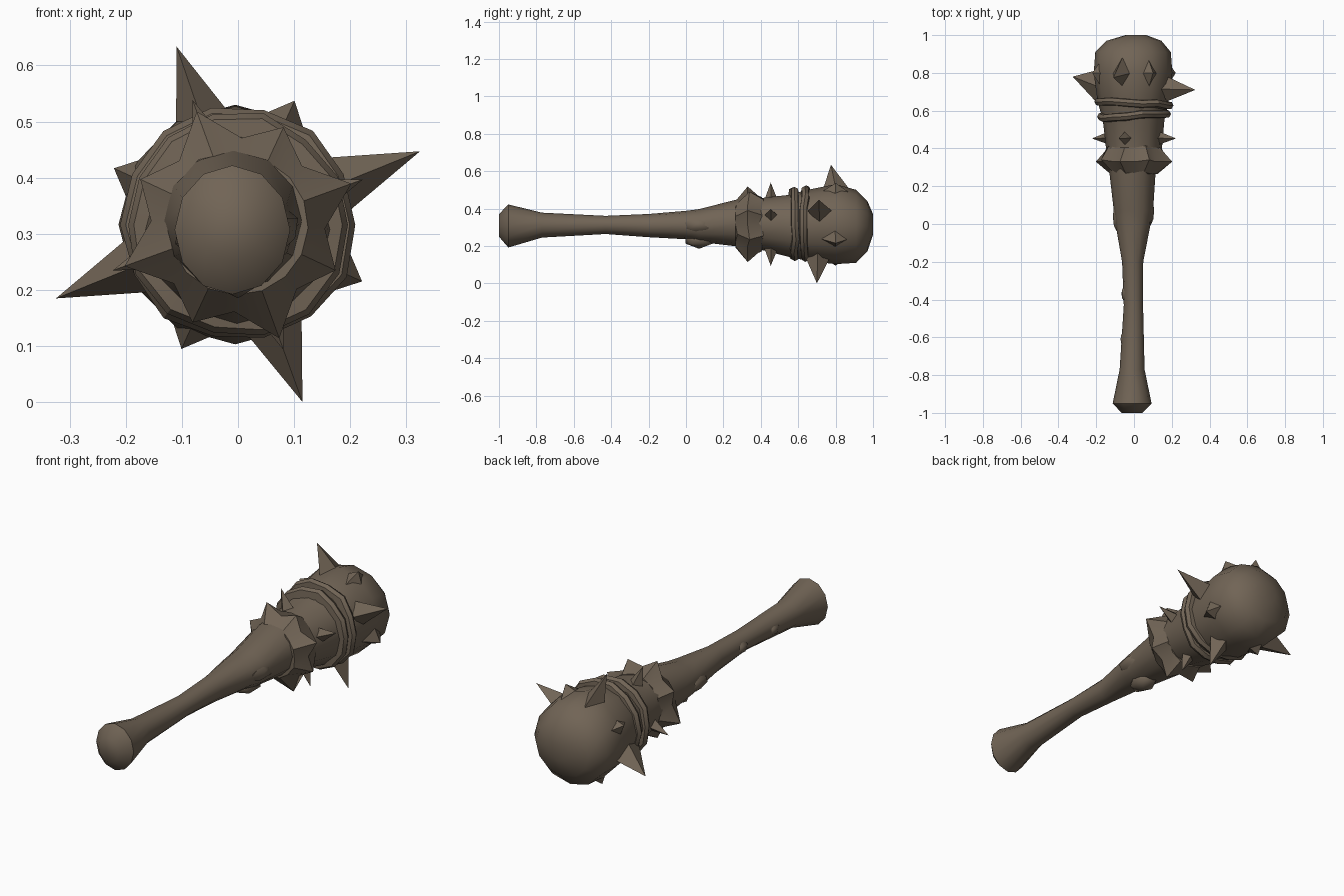
import bpy, bmesh, math, random
from mathutils import Vector

if "Cube" in bpy.data.objects:
    bpy.data.objects.remove(bpy.data.objects["Cube"])

random.seed(4)
CZ = 0.316  # height of the club axis

wood = bpy.data.materials.new("dull brown wood")
wood.diffuse_color = (0.165, 0.128, 0.092, 1)
wood.use_nodes = True
wood.node_tree.nodes["Principled BSDF"].inputs["Base Color"].default_value = wood.diffuse_color


def finish(bm, name, angle=40):
    bmesh.ops.recalc_face_normals(bm, faces=bm.faces)
    me = bpy.data.meshes.new(name)
    bm.to_mesh(me)
    bm.free()
    me.materials.append(wood)
    ob = bpy.data.objects.new(name, me)
    bpy.context.collection.objects.link(ob)
    bpy.ops.object.select_all(action='DESELECT')
    ob.select_set(True)
    bpy.context.view_layer.objects.active = ob
    if angle:
        bpy.ops.object.shade_smooth_by_angle(angle=math.radians(angle))
    return ob


def polar(deg, r, y):
    a = math.radians(deg)
    return Vector((r * math.cos(a), y, CZ + r * math.sin(a)))


def loft(bm, rings, closed=False):
    """Skin a list of equal-length point rings."""
    vs = [[bm.verts.new(p) for p in ring] for ring in rings]
    n = len(vs[0])
    pairs = list(zip(vs, vs[1:])) + ([(vs[-1], vs[0])] if closed else [])
    for a, b in pairs:
        for i in range(n):
            bm.faces.new((a[i], a[(i + 1) % n], b[(i + 1) % n], b[i]))
    if not closed:
        bm.faces.new(vs[0])
        bm.faces.new(vs[-1])


# Club body: y, x centre, z bottom, z top, x half width
profile = [
    (-1.00, -.01, .25, .37, .055), (-.95, -.01, .192, .422, .103),
    (-.77, -.01, .245, .378, .066), (-.43, -.003, .264, .361, .051),
    (-.20, -.007, .247, .371, .056), (0, -.005, .236, .388, .093),
    (.07, -.003, .222, .397, .104), (.27, -.008, .198, .448, .122),
    (.40, 0, .180, .456, .148), (.55, -.002, .142, .473, .163),
    (.65, -.005, .120, .500, .188), (.80, -.005, .103, .530, .208),
    (.91, -.005, .110, .500, .200), (.97, 0, .172, .440, .145),
    (1.00, .01, .26, .37, .055)]
N = 12
bm = bmesh.new()
loft(bm, [[(cx + w * math.cos(2 * math.pi * i / N), y,
            (lo + hi) / 2 + (hi - lo) / 2 * math.sin(2 * math.pi * i / N))
           for i in range(N)] for y, cx, lo, hi, w in profile])
finish(bm, "club_body", 50)

# Jagged collar: eight pointed lobes around the neck
bm = bmesh.new()
star = [.215, .155, .192, .155]
M = 16
loft(bm, [[polar(20 + 360 / M * i, r if r else star[i % 4], y + (.01 if i % 4 == 2 else 0))
           for i in range(M)]
          for y, r in ((.265, .125), (.33, None), (.405, .145))])
finish(bm, "jagged_collar", 25)


def spike(name, deg, y0, y1, tip_y, r_base, r_tip, half):
    """Four-sided thorn leaning along the club axis."""
    bm = bmesh.new()
    ym = (y0 + y1) / 2
    a = math.radians(deg)
    side = Vector((-math.sin(a), 0, math.cos(a))) * half
    mid = polar(deg, r_base - .03, ym)
    base = [bm.verts.new(p) for p in (polar(deg, r_base, y0), mid + side,
                                      polar(deg, r_base, y1), mid - side)]
    tip = bm.verts.new(polar(deg, r_tip, tip_y))
    for i in range(4):
        bm.faces.new((base[i], base[(i + 1) % 4], tip))
    bm.faces.new(base)
    finish(bm, name, 25)


# Four long spikes on the head
for i, (deg, y0, y1, ty, rt) in enumerate([
        (22, .65, .78, .71, .350), (109, .73, .88, .775, .336),
        (202, .62, .82, .78, .350), (290, .64, .77, .70, .336)]):
    spike(f"long_spike_{i}", deg, y0, y1, ty, .19, rt, .062)

for k in range(4):
    # Small thorns between the collar and the bands
    spike(f"small_thorn_{k}", 20 + 90 * k, .42, .49, .453, .14, .237, .045)
    # Low stubs on the head
    spike(f"head_stub_{k}", 65.5 + 90 * k, .71, .88, .80, .18, .243, .085)

# Two rough cord bands, slightly tilted
for k, (y, R, tilt) in enumerate([(.575, .188, .012), (.64, .198, -.008)]):
    bm = bmesh.new()
    rings = []
    for i in range(14):
        d = 360 / 14 * i
        r = R + random.uniform(-.007, .005)
        yy = y + tilt * math.cos(math.radians(d)) + random.uniform(-.006, .006)
        rings.append([polar(d, r + dr, yy + dy) for dr, dy in
                      ((-.035, -.022), (.002, -.018), (.012, 0), (.002, .018), (-.035, .022))])
    loft(bm, rings, True)
    finish(bm, f"cord_band_{k}", 30)


def knot(name, loc, size):
    """Small lump in the wood."""
    bm = bmesh.new()
    bmesh.ops.create_icosphere(bm, subdivisions=1, radius=1)
    for v in bm.verts:
        v.co = Vector(loc) + Vector(v.co[i] * size[i] for i in range(3))
    finish(bm, name, 50)


# Knots on the shaft
knot("under_knot", (0, .07, .235), (.06, .085, .05))
knot("grip_knot_high", (-.045, -.37, .31), (.024, .045, .03))
knot("grip_knot_low", (-.05, -.61, .31), (.024, .045, .03))
knot("side_knot_left", (-.085, .04, .30), (.03, .09, .04))
knot("side_knot_right", (.08, .07, .31), (.03, .09, .04))
